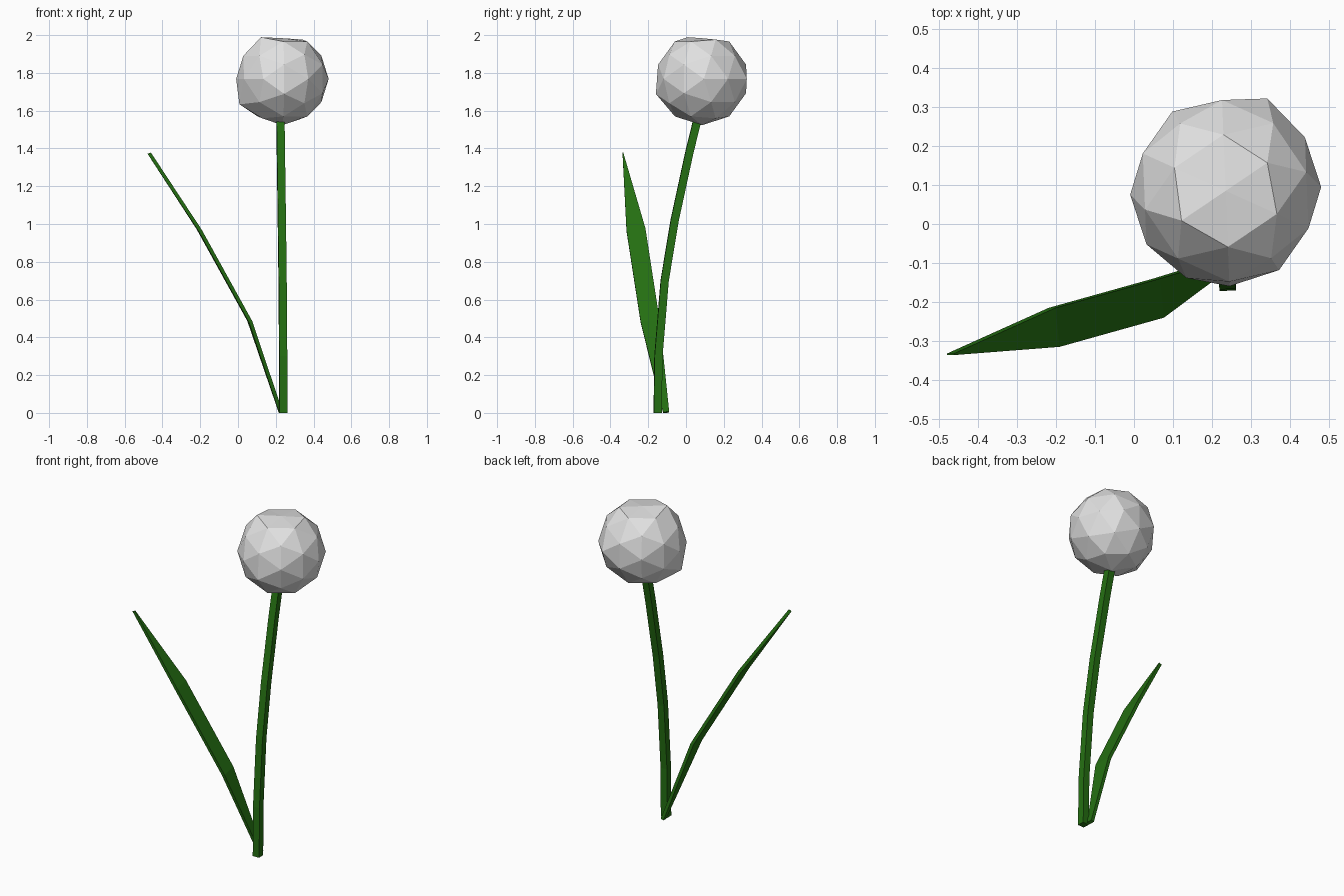
import bpy
import bmesh
from math import radians
from mathutils import Matrix, Vector

cube = bpy.data.objects.get("Cube")
if cube:
    bpy.data.objects.remove(cube, do_unlink=True)


def make_material(name, rgb):
    mat = bpy.data.materials.new(name)
    mat.use_nodes = True
    color = (*rgb, 1.0)
    mat.diffuse_color = color
    mat.node_tree.nodes["Principled BSDF"].inputs["Base Color"].default_value = color
    return mat


def make_object(name, bm, mat):
    bmesh.ops.recalc_face_normals(bm, faces=bm.faces)
    mesh = bpy.data.meshes.new(name)
    bm.to_mesh(mesh)
    bm.free()
    mesh.materials.append(mat)
    obj = bpy.data.objects.new(name, mesh)
    bpy.context.collection.objects.link(obj)
    return obj


def loft(name, rings, mat):
    """Four-sided bar through (centre, half side, half depth) rings."""
    bm = bmesh.new()
    loops = []
    for centre, side, depth in rings:
        c, s, d = Vector(centre), Vector(side), Vector(depth)
        loops.append([bm.verts.new(p) for p in (c + s + d, c + s - d, c - s - d, c - s + d)])
    for low, high in zip(loops, loops[1:]):
        for i in range(4):
            j = (i + 1) % 4
            bm.faces.new((low[i], low[j], high[j], high[i]))
    bm.faces.new(loops[0])
    bm.faces.new(loops[-1])
    return make_object(name, bm, mat)


green = make_material("leaf_green", (0.018, 0.16, 0.006))
white = make_material("blossom_white", (0.75, 0.75, 0.75))

# Stem: square bar bending backwards as it rises
path = [(0.24, -0.15, 0), (0.239, -0.146, 0.3), (0.236, -0.113, 0.7),
        (0.232, -0.06, 1.02), (0.227, 0.018, 1.38), (0.224, 0.072, 1.6)]
rings = []
for i, point in enumerate(path):
    before, after = path[max(i - 1, 0)], path[min(i + 1, len(path) - 1)]
    along = (Vector(after) - Vector(before)).normalized()
    if i == 0:
        along = Vector((0, 0, 1))
    side = Vector((0.021, 0.001, 0))
    rings.append((point, side, along.cross(side)))
loft("stem", rings, green)

# Leaf: thin pointed blade leaning out to the right
blade = [((0.226, -0.105, 0.003), 0.016), ((0.063, -0.19, 0.485), 0.05),
         ((-0.205, -0.265, 0.97), 0.05), ((-0.47, -0.334, 1.375), 0.002)]
loft("leaf", [(c, (0.1 * w, -w, -0.1 * w), (0.009, 0, 0.003)) for c, w in blade], green)

# Flower head: faceted ball, slightly lumpy
bm = bmesh.new()
turn = Matrix.Rotation(radians(34), 4, "Z") @ Matrix.Rotation(radians(-31.72), 4, "Y")
bmesh.ops.create_icosphere(bm, subdivisions=2, radius=0.245, matrix=turn)
lumps = [((0, -0.25, -0.075), 1.05), ((0.08, 0.25, 0), 1.06), ((-0.11, -0.065, 0.235), 1.06),
         ((-0.23, -0.05, -0.14), 1.1), ((0, 0, 1), 0.88)]
for direction, scale in lumps:
    d = Vector(direction)
    nearest = max(bm.verts, key=lambda v: v.co.normalized().dot(d))
    nearest.co *= scale
head = make_object("flower_head", bm, white)
head.location = (0.235, 0.085, 1.768)
